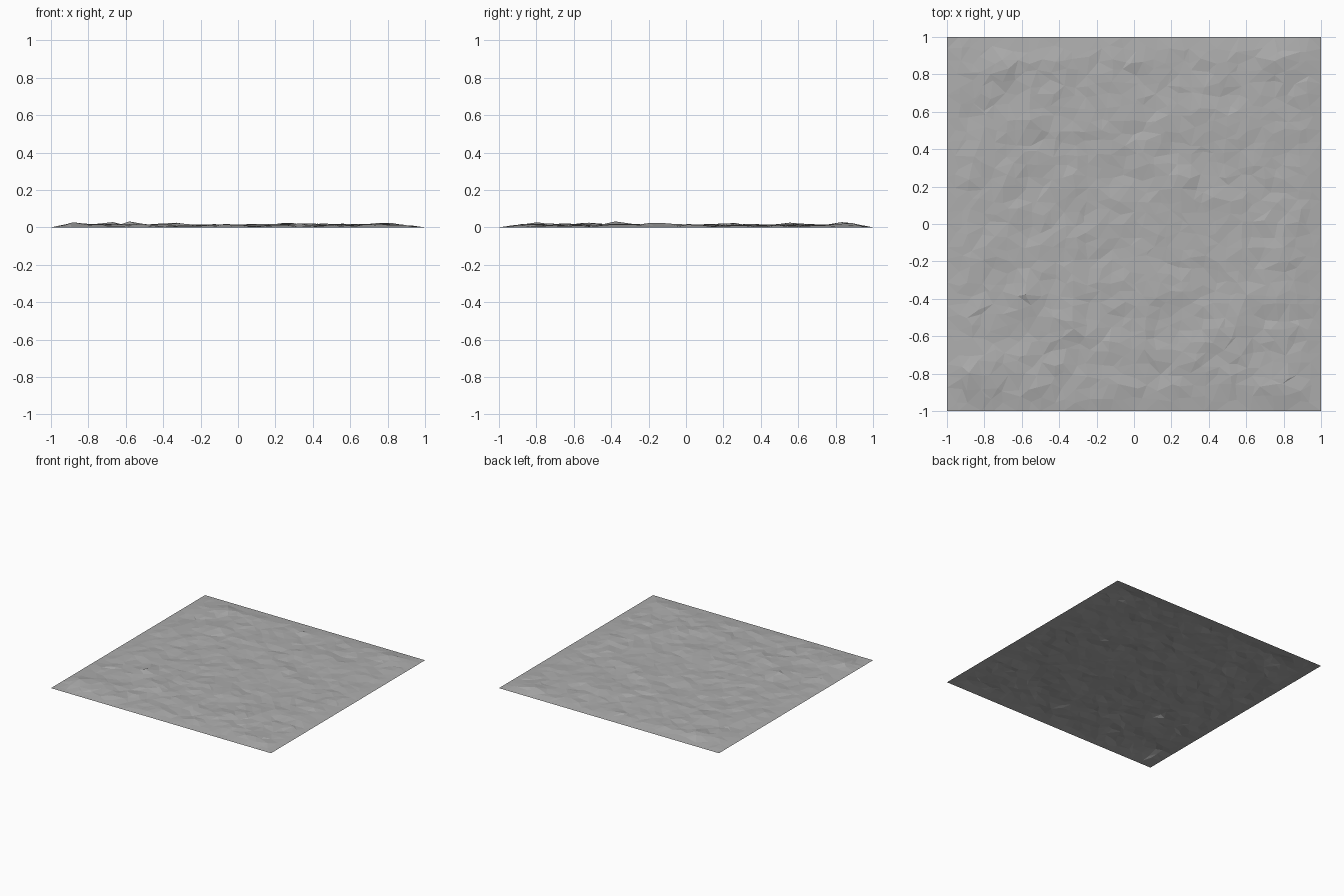
import bpy
import bmesh
import math
import random
from mathutils import Vector, noise

cube = bpy.data.objects.get("Cube")
if cube:
    bpy.data.objects.remove(cube, do_unlink=True)

random.seed(4)
CELLS = 32
STEP = 2 / CELLS

# Stone grey material
stone = bpy.data.materials.new("stone_grey")
stone.use_nodes = True
grey = (0.42, 0.42, 0.42, 1)
stone.diffuse_color = grey
stone.node_tree.nodes["Principled BSDF"].inputs["Base Color"].default_value = grey

# Small mounds: x, y, height
MOUNDS = [(-0.57, -0.36, 0.02), (-0.55, 0.57, 0.015), (0.24, 0.25, 0.015),
          (0.56, -0.44, 0.012), (0.33, -0.67, 0.012), (-0.88, -0.8, 0.014),
          (-0.7, 0.84, 0.014), (0.77, 0.88, 0.013), (0.8, -0.16, 0.014),
          (0.46, 0.54, 0.01), (-0.35, -0.5, 0.01)]


def ground_height(x, y):
    """Rough ground that sinks to zero along the border."""
    rough = noise.noise(Vector((x * 4.5, y * 4.5, 3)))
    fine = noise.noise(Vector((x * 11, y * 11, 8)))
    z = 0.011 + 0.009 * rough + 0.007 * fine + random.uniform(-0.003, 0.003)
    for mx, my, h in MOUNDS:
        z += h * math.exp(-((x - mx) ** 2 + (y - my) ** 2) / 0.005)
    edge = min(1 - abs(x), 1 - abs(y))
    return min(max(z, 0.001), 0.035) * min(1, edge / 0.12)


# Uneven ground sheet
bm = bmesh.new()
bmesh.ops.create_grid(bm, x_segments=CELLS, y_segments=CELLS, size=1)
for v in bm.verts:
    if max(abs(v.co.x), abs(v.co.y)) > 0.999:
        v.co.z = 0
        continue
    v.co.x += random.uniform(-0.35, 0.35) * STEP
    v.co.y += random.uniform(-0.35, 0.35) * STEP
    v.co.z = ground_height(v.co.x, v.co.y)
bmesh.ops.triangulate(bm, faces=bm.faces[:], quad_method='SHORT_EDGE')

mesh = bpy.data.meshes.new("ground_sheet")
bm.to_mesh(mesh)
bm.free()
mesh.materials.append(stone)
ground = bpy.data.objects.new("ground_sheet", mesh)
bpy.context.collection.objects.link(ground)
